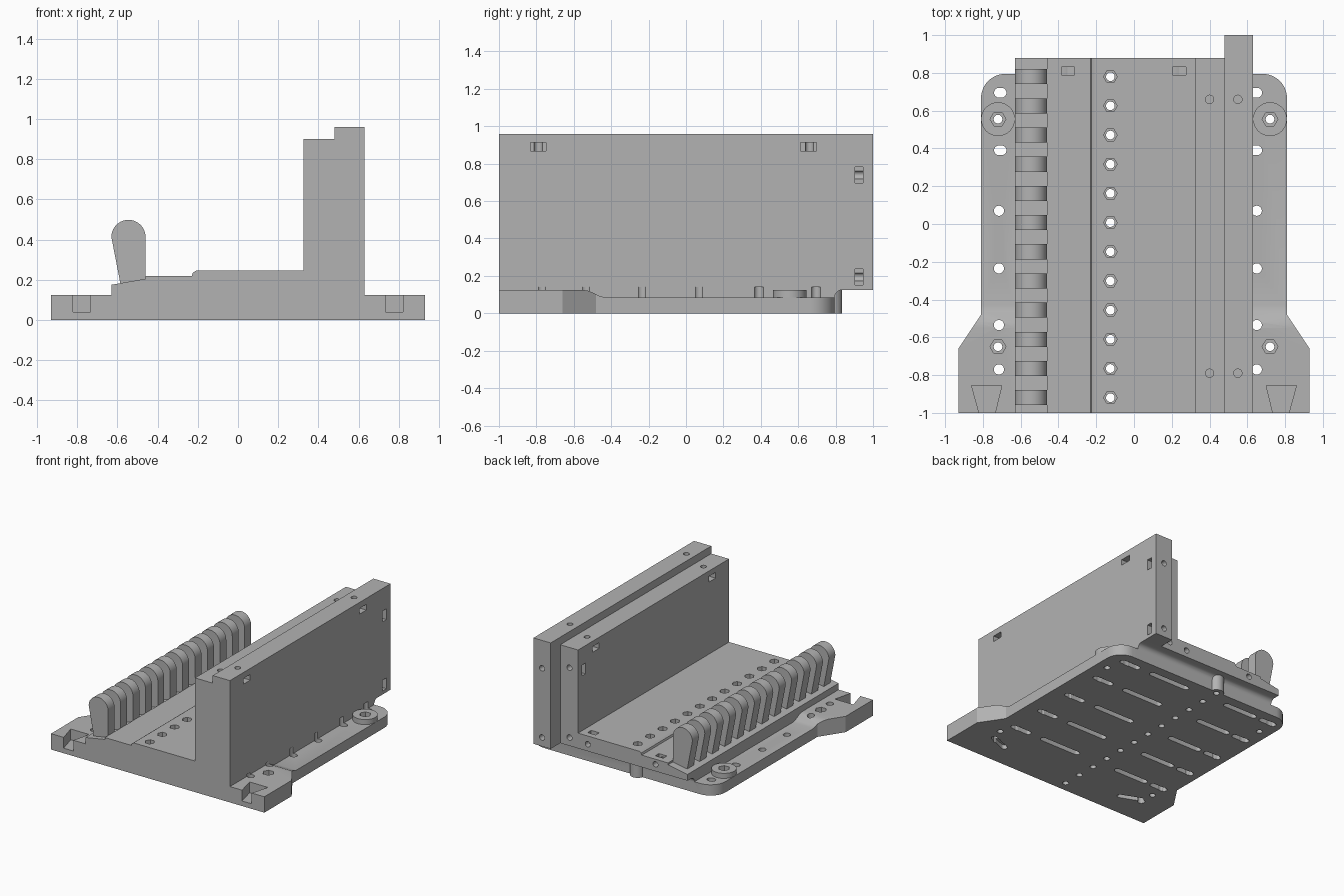
import bpy, bmesh, math

cube = bpy.data.objects.get("Cube")
if cube:
    bpy.data.objects.remove(cube)

grey = bpy.data.materials.new("plain_grey")
grey.use_nodes = True
COLOUR = (0.45, 0.45, 0.45, 1)
grey.diffuse_color = COLOUR
grey.node_tree.nodes["Principled BSDF"].inputs["Base Color"].default_value = COLOUR


def arc(cx, cy, r, start, end, n=12):
    angles = [math.radians(start + (end - start) * i / n) for i in range(n + 1)]
    return [(cx + r * math.cos(a), cy + r * math.sin(a)) for a in angles]


def circle(cx, cy, r, n=24):
    return arc(cx, cy, r, 0, 360, n)[:-1]


def rect(cx, cy, w, h):
    return [(cx + sx * w / 2, cy + sy * h / 2) for sx, sy in ((-1, -1), (1, -1), (1, 1), (-1, 1))]


def stadium(cx, cy, length, r, turn=0):
    d = (length / 2 - r)
    dx, dy = d * math.cos(math.radians(turn)), d * math.sin(math.radians(turn))
    return (arc(cx + dx, cy + dy, r, turn - 90, turn + 90, 8)
            + arc(cx - dx, cy - dy, r, turn + 90, turn + 270, 8))


def prism(bm, axis, pts, lo, hi):
    """Extrude a 2D outline along one axis."""
    place = {"x": lambda p, d: (d, p[0], p[1]),
             "y": lambda p, d: (p[0], d, p[1]),
             "z": lambda p, d: (p[0], p[1], d)}[axis]
    a = [bm.verts.new(place(p, lo)) for p in pts]
    b = [bm.verts.new(place(p, hi)) for p in pts]
    bm.faces.new(a)
    bm.faces.new(b[::-1])
    for i in range(len(pts)):
        j = (i + 1) % len(pts)
        bm.faces.new((a[i], b[i], b[j], a[j]))


def make(name, prisms):
    bm = bmesh.new()
    for args in prisms:
        prism(bm, *args)
    bmesh.ops.recalc_face_normals(bm, faces=bm.faces)
    mesh = bpy.data.meshes.new(name)
    bm.to_mesh(mesh)
    bm.free()
    mesh.materials.append(grey)
    obj = bpy.data.objects.new(name, mesh)
    bpy.context.collection.objects.link(obj)
    return obj


def select(obj):
    bpy.ops.object.select_all(action="DESELECT")
    obj.select_set(True)
    bpy.context.view_layer.objects.active = obj


def combine(target, tool, operation):
    select(target)
    mod = target.modifiers.new("combine", "BOOLEAN")
    mod.operation, mod.solver, mod.object = operation, "EXACT", tool
    bpy.ops.object.modifier_apply(modifier=mod.name)
    bpy.data.objects.remove(tool)


# Flared base plate with rounded back corners, thinned behind the front feet
right_edge = [(0.93, -1), (0.93, -0.66), (0.81, -0.48)] + arc(0.68, 0.665, 0.13, 0, 90)
outline = right_edge + [(-x, y) for x, y in reversed(right_edge)]
body = make("fixture_body", [("z", outline, 0, 0.125)])
thinning = [(-0.55, 0.2), (-0.55, 0.125), (-0.52, 0.12), (-0.46, 0.092),
            (-0.43, 0.085), (1.2, 0.085), (1.2, 0.2)]
combine(body, make("thinning_cutter", [("x", thinning, -1.2, 1.2)]), "DIFFERENCE")

# Stepped bed and double upright wall
section = [(-0.63, 0), (-0.63, 0.175), (-0.46, 0.205), (-0.46, 0.22), (-0.23, 0.22),
           (-0.225, 0.235), (-0.21, 0.245), (0.325, 0.245), (0.325, 0.9),
           (0.48, 0.9), (0.48, 0.96), (0.63, 0.96), (0.63, 0)]
bed = make("bed", [("y", section, -1, 0.88)])
undercut = ([(0.795, -0.1), (0.795, 0.085)] + arc(0.835, 0.085, 0.04, 180, 90, 6)
            + [(1.2, 0.125), (1.2, -0.1)])
combine(bed, make("undercut_cutter", [("x", undercut, -1.2, 1.2)]), "DIFFERENCE")
combine(body, bed, "UNION")
combine(body, make("wall_end", [("y", rect(0.555, 0.5425, 0.15, 0.835), 0.6, 1)]), "UNION")

# Round bosses on the plate and under the back edge
combine(body, make("bosses", [("z", circle(s * 0.72, 0.555, 0.0895, 40), 0.04, 0.125)
                              for s in (-1, 1)]
                   + [("z", circle(-0.125, 0.78, 0.055, 32), 0, 0.16)]), "UNION")

# Round holes
ROW = [0.78 - 0.1545 * i for i in range(12)]
SIDE_ROUND = (0.07, -0.235, -0.535, -0.77)
SIDE_OVAL = (0.695, 0.39)
FEET = [(s * 0.72, y) for s in (-1, 1) for y in (0.555, -0.65)]
holes = [("z", circle(-0.125, y, 0.023), -0.1, 0.4) for y in ROW]
holes += [("z", circle(x, y, 0.023), -0.1, 0.3) for x, y in FEET]
for x in (-0.715, 0.65):
    holes += [("z", circle(x, y, 0.027), -0.1, 0.14) for y in SIDE_ROUND]
for x in (-0.708, 0.645):
    holes += [("z", stadium(x, y, 0.066, 0.026), -0.1, 0.14) for y in SIDE_OVAL]
for x, top in ((0.4, 0.9), (0.55, 0.96)):
    holes += [("z", circle(x, y, 0.022), top - 0.15, top + 0.1) for y in (0.66, -0.79)]
for x, z, end in ((0.4, 0.74, 0.88), (0.4, 0.19, 0.88), (-0.35, 0.18, 0.88),
                  (0.24, 0.18, 0.88), (0.555, 0.74, 1), (0.555, 0.195, 1)):
    holes.append(("y", circle(x, z, 0.022), end - 0.15, end + 0.1))
combine(body, make("hole_cutter", holes), "DIFFERENCE")

# Hexagonal recesses, nut slots and dovetail pockets
cuts = [("z", circle(-0.125, y, 0.036, 6), 0.15, 0.4) for y in ROW]
cuts += [("z", circle(x, y, 0.042, 6), 0.06, 0.3) for x, y in FEET]
for y, z, w, h in ((-0.79, 0.89, 0.085, 0.045), (0.655, 0.89, 0.085, 0.045),
                   (0.925, 0.74, 0.045, 0.085), (0.925, 0.195, 0.045, 0.085)):
    cuts.append(("x", rect(y, z, w, h), 0.55, 0.7))
for y, z, w, h in ((-0.79, 0.835, 0.085, 0.045), (0.66, 0.835, 0.085, 0.045),
                   (0.81, 0.72, 0.045, 0.085)):
    cuts.append(("x", rect(y, z, w, h), 0.25, 0.41))
cuts += [("z", rect(x, 0.81, 0.07, 0.045), 0.16, 0.4) for x in (-0.35, 0.24)]
dovetail = [(0.735, -1.1), (0.735, -1), (0.7, -0.855), (0.86, -0.855), (0.82, -1), (0.82, -1.1)]
cuts += [("z", [(s * x, y) for x, y in dovetail], 0.04, 0.2) for s in (-1, 1)]

# Slots in the underside
for y in SIDE_OVAL + SIDE_ROUND[:3]:
    for x, length in ((0.62, 0.18), (0.25, 0.36), (-0.42, 0.3), (-0.68, 0.15)):
        cuts.append(("z", stadium(x, y, length, 0.022), -0.1, 0.035))
cuts += [("z", stadium(s * 0.62, -0.78, 0.2, 0.022, s * 22), -0.1, 0.035) for s in (-1, 1)]
combine(body, make("recess_cutter", cuts), "DIFFERENCE")

# Row of upright levers
lever = [(-0.583, 0.17), (-0.46, 0.19)] + arc(-0.545, 0.413, 0.085, 0, 180, 20)
levers = [make(f"lever_{i + 1}", [("y", lever, y - 0.04, y + 0.04)]) for i, y in enumerate(ROW)]

for obj in [body] + levers:
    select(obj)
    bpy.ops.object.shade_smooth_by_angle(angle=math.radians(30))
